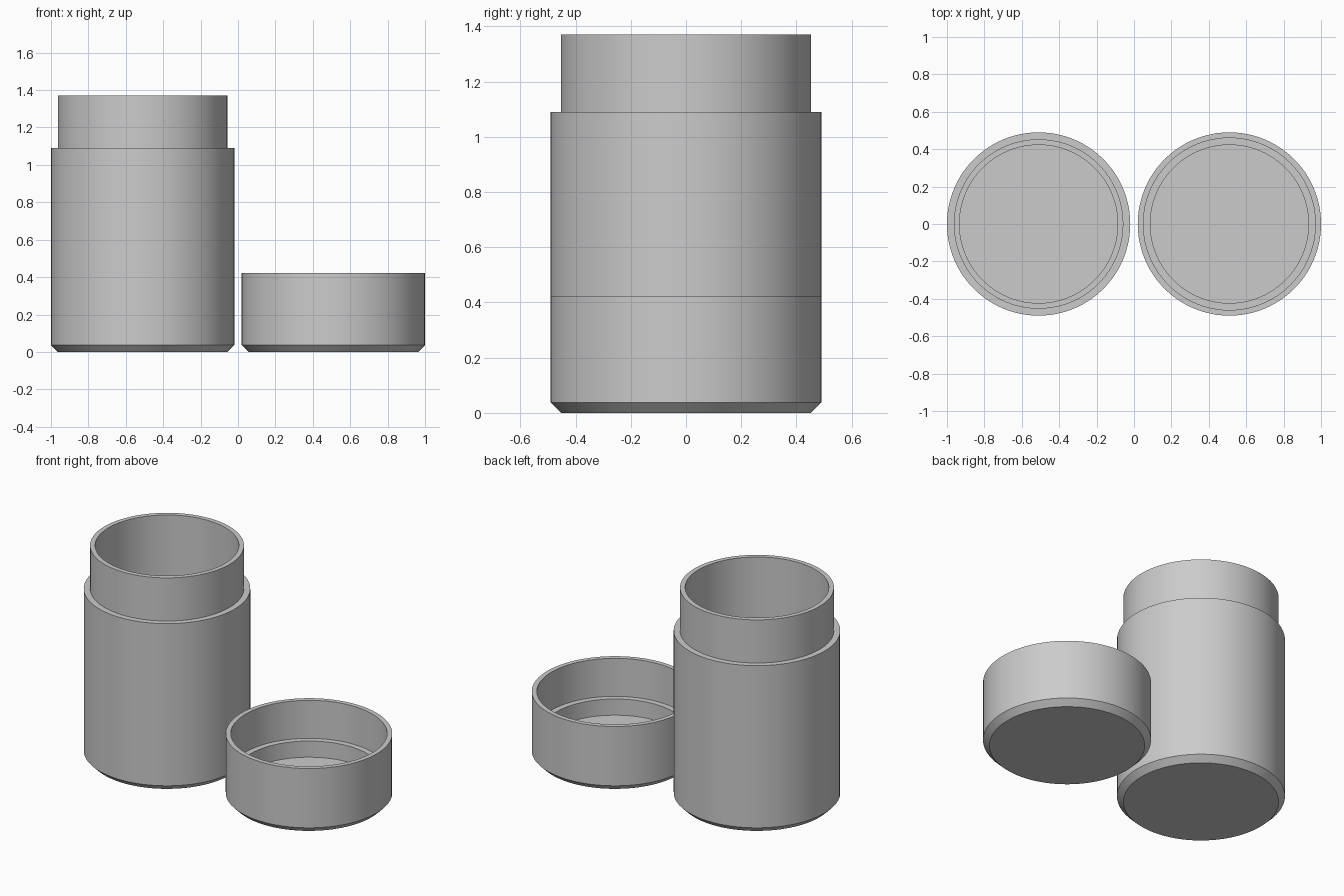
import bpy, bmesh
from math import radians, tau

cube = bpy.data.objects.get("Cube")
if cube:
    bpy.data.objects.remove(cube, do_unlink=True)

SEGMENTS = 96
OUTER, CHAMFER = 0.49, 0.037
BORE, FLOOR = 0.423, 0.07

grey = bpy.data.materials.new("plain grey")
grey.use_nodes = True
colour = (0.6, 0.6, 0.6, 1)
grey.diffuse_color = colour
grey.node_tree.nodes["Principled BSDF"].inputs["Base Color"].default_value = colour


def turned_part(name, profile, x):
    """Spin a radius/height profile about z and place it at x."""
    bm = bmesh.new()
    verts = [bm.verts.new((r, 0, z)) for r, z in profile]
    edges = [bm.edges.new(pair) for pair in zip(verts, verts[1:])]
    bmesh.ops.spin(bm, geom=verts + edges, cent=(0, 0, 0), axis=(0, 0, 1),
                   angle=tau, steps=SEGMENTS, use_merge=True)
    bmesh.ops.remove_doubles(bm, verts=bm.verts, dist=1e-5)
    bmesh.ops.recalc_face_normals(bm, faces=bm.faces)
    mesh = bpy.data.meshes.new(name)
    bm.to_mesh(mesh)
    bm.free()
    mesh.materials.append(grey)
    part = bpy.data.objects.new(name, mesh)
    part.location.x = x
    bpy.context.collection.objects.link(part)
    bpy.ops.object.select_all(action='DESELECT')
    part.select_set(True)
    bpy.context.view_layer.objects.active = part
    bpy.ops.object.shade_smooth_by_angle(angle=radians(30))


# Closed base with a chamfered foot, shared by both parts
base = [(0, 0), (OUTER - CHAMFER, 0), (OUTER, CHAMFER)]
# Hollow bottom inside both parts
well = [(BORE, FLOOR), (0, FLOOR)]

# Tall jar with a narrower neck
SHOULDER, NECK, RIM = 1.09, 0.453, 1.37
turned_part("jar_body", base + [(OUTER, SHOULDER), (NECK, SHOULDER),
                                (NECK, RIM), (BORE, RIM)] + well, -0.51)

# Upturned lid with a ledge that meets the neck
LID_TOP, SOCKET, LEDGE = 0.422, 0.46, 0.175
turned_part("lid", base + [(OUTER, LID_TOP), (SOCKET, LID_TOP),
                           (SOCKET, LEDGE), (BORE, LEDGE)] + well, 0.51)
